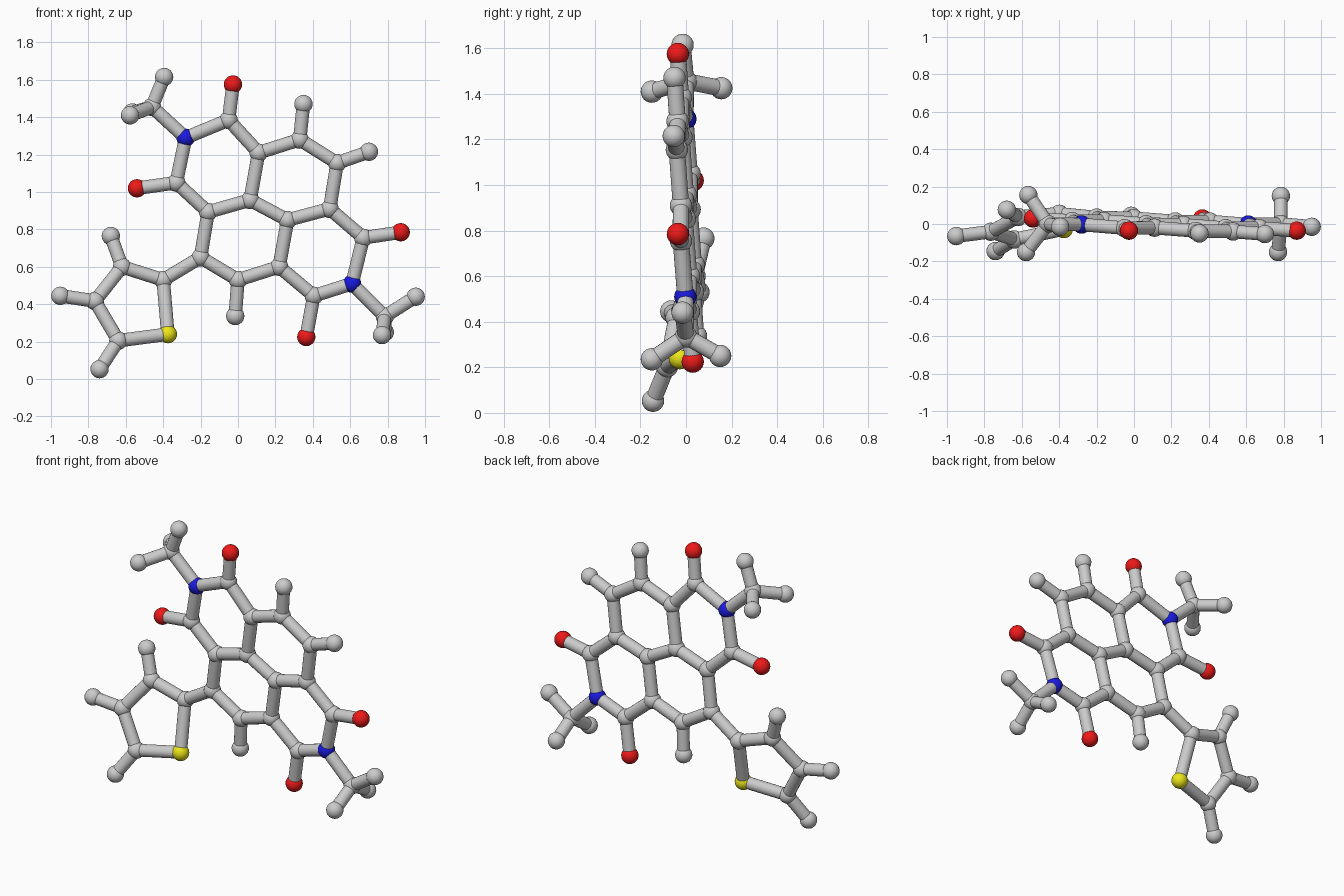
import bpy
from mathutils import Vector

if "Cube" in bpy.data.objects:
    bpy.data.objects.remove(bpy.data.objects["Cube"])

BALL, ROD = 0.049, 0.036


def flat(x, z):   # slightly tilted plane of the fused rings
    return Vector((x, 0.065 - 0.057 * x - 0.065 * z, z))


def tilt(x, z):   # plane of the five-sided side ring
    return Vector((x, -0.034 + 0.171 * x + 0.296 * z, z))


def colour(name, rgb):
    m = bpy.data.materials.new(name)
    m.diffuse_color = (*rgb, 1)
    m.use_nodes = True
    m.node_tree.nodes["Principled BSDF"].inputs["Base Color"].default_value = m.diffuse_color
    return m


red = colour("red", (0.85, 0.01, 0.01))
blue = colour("blue", (0.01, 0.01, 0.75))
yellow = colour("yellow", (0.85, 0.8, 0.01))

# Joints: fused ring core
A = {
    "a1": flat(.11, 1.21), "a2": flat(.33, 1.28), "a3": flat(.53, 1.155),
    "a4": flat(.49, .91), "a5": flat(.265, .85), "a6": flat(.065, .957),
    "a7": flat(-.16, .893), "a8": flat(-.2, .65), "a9": flat(0, .53),
    "a10": flat(.22, .6),
    "k1": flat(-.05, 1.385), "k2": flat(-.33, 1.05),
    "k3": flat(.67, .755), "k4": flat(.405, .445),
    "N1": flat(-.28, 1.29), "N2": flat(.61, .51),
    "O1": flat(-.027, 1.575), "O2": flat(-.54, 1.02),
    "O3": flat(.87, .785), "O4": flat(.365, .225),
    "h2": flat(.35, 1.47), "h3": flat(.70, 1.215), "h9": flat(-.015, .337),
    # five-sided ring
    "t1": tilt(-.40, .53), "t2": tilt(-.62, .60), "t3": tilt(-.765, .417),
    "t4": tilt(-.64, .205), "S": tilt(-.375, .24),
    "u2": tilt(-.68, .765), "u3": tilt(-.95, .445), "u4": tilt(-.74, .053),
    # three-pronged end groups
    "m1": Vector((-.46, 0, 1.455)), "p1": Vector((-.395, -.015, 1.615)),
    "p2": Vector((-.565, .155, 1.425)), "p3": Vector((-.577, -.15, 1.41)),
    "m2": Vector((.785, 0, .335)), "q1": Vector((.95, -.015, .44)),
    "q2": Vector((.785, .15, .25)), "q3": Vector((.77, -.15, .235)),
}

# Chains of joints connected by rods
CHAINS = """a1 a2 a3 a4 a5 a6 a1|a6 a7 a8 a9 a10 a5|a1 k1 N1 k2 a7|a4 k3 N2 k4 a10
k1 O1|k2 O2|k3 O3|k4 O4|a2 h2|a3 h3|a9 h9|a8 t1 t2 t3 t4 S t1|t2 u2|t3 u3|t4 u4
N1 m1 p1|m1 p2|m1 p3|N2 m2 q1|m2 q2|m2 q3""".replace("\n", "|")


def finish(ob, name, mat=None):
    ob.name = name
    if mat:
        ob.data.materials.append(mat)
    bpy.ops.object.shade_smooth_by_angle()


# Balls
for key, p in A.items():
    bpy.ops.mesh.primitive_uv_sphere_add(segments=24, ring_count=12, radius=BALL, location=p)
    mat = {"O": red, "N": blue, "S": yellow}.get(key[0])
    finish(bpy.context.object, "ball_" + key, mat)

# Rods
for chain in CHAINS.split("|"):
    keys = chain.split()
    for i, j in zip(keys, keys[1:]):
        d = A[j] - A[i]
        bpy.ops.mesh.primitive_cylinder_add(
            vertices=20, radius=ROD, depth=d.length, end_fill_type='NOTHING',
            location=(A[i] + A[j]) / 2,
            rotation=d.to_track_quat('Z', 'Y').to_euler())
        finish(bpy.context.object, f"rod_{i}_{j}")
